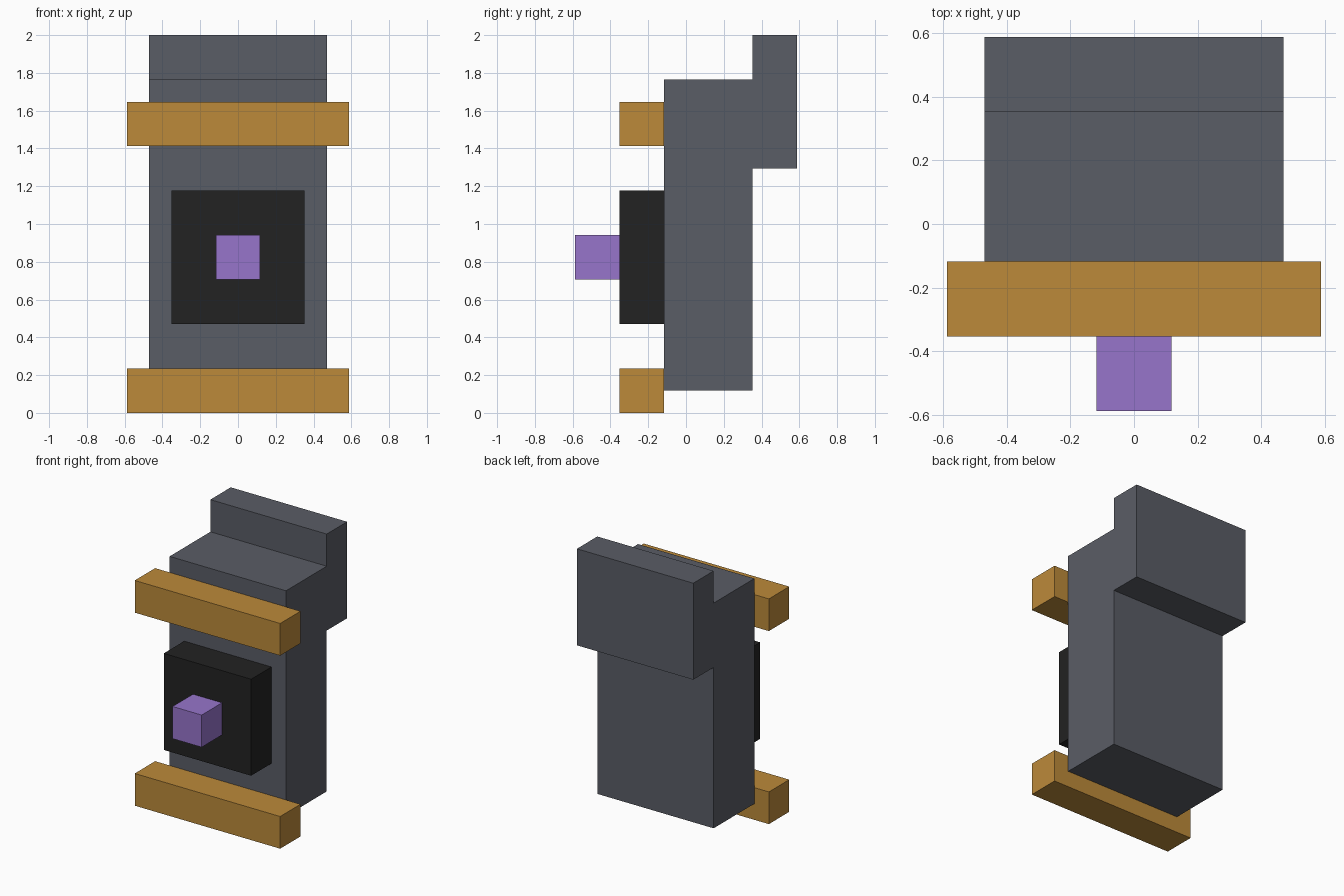
import bpy

if "Cube" in bpy.data.objects:
    bpy.data.objects.remove(bpy.data.objects["Cube"])

U = 2 / 17  # grid unit


def material(name, rgb):
    """Flat material from 0-255 display colour, converted to linear."""
    mat = bpy.data.materials.new(name)
    lin = [((c / 255 + 0.055) / 1.055) ** 2.4 for c in rgb]
    mat.diffuse_color = (*lin, 1)
    mat.use_nodes = True
    mat.node_tree.nodes["Principled BSDF"].inputs["Base Color"].default_value = mat.diffuse_color
    return mat


def box(name, half_width, y, z, mat):
    """Box centred on x = 0, with y and z ranges in grid units."""
    bpy.ops.mesh.primitive_cube_add(
        size=1, location=(0, sum(y) / 2 * U, sum(z) / 2 * U))
    ob = bpy.context.object
    ob.name = name
    ob.scale = (2 * half_width * U, (y[1] - y[0]) * U, (z[1] - z[0]) * U)
    bpy.ops.object.transform_apply(location=False, rotation=False, scale=True)
    ob.data.materials.append(mat)
    return ob


grey = material("slate_grey", (90, 93, 102))
gold = material("golden_brown", (188, 138, 58))
black = material("charcoal", (34, 34, 34))
purple = material("violet", (151, 117, 203))

# Main body and raised block behind it
box("body", 4, (-1, 3), (1, 15), grey)
box("rear_block", 4, (3, 5), (11, 17), grey)

# Crossbars on the front
for name, z in (("lower_bar", 0), ("upper_bar", 12)):
    box(name, 5, (-3, -1), (z, z + 2), gold)

# Front panel with button
box("front_panel", 3, (-3, -1), (4, 10), black)
box("button", 1, (-5, -3), (6, 8), purple)
